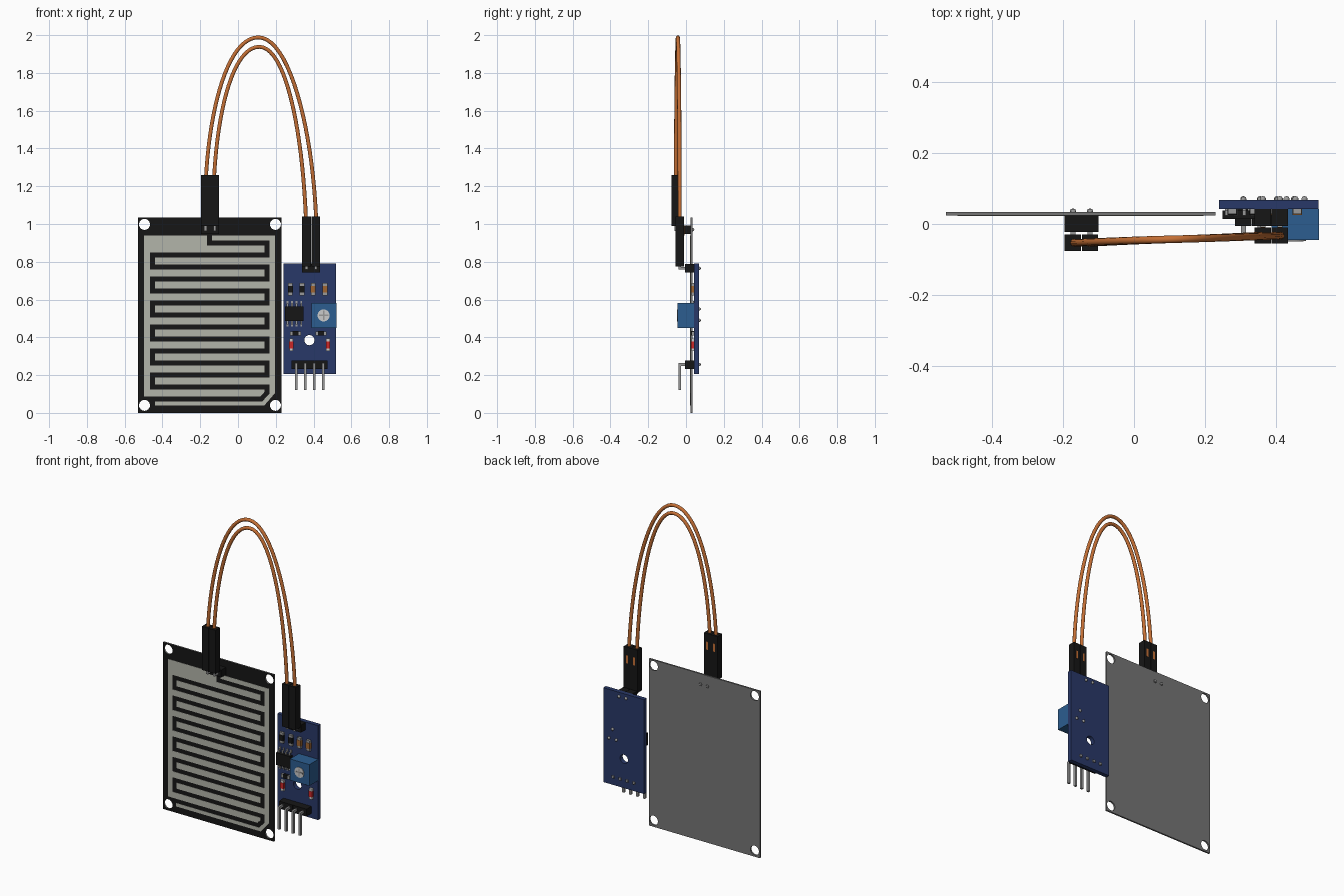
import bpy, bmesh, math
from mathutils import Vector, Matrix

if "Cube" in bpy.data.objects:
    bpy.data.objects.remove(bpy.data.objects["Cube"])


def material(name, r, g, b):
    m = bpy.data.materials.new(name)
    m.diffuse_color = (r, g, b, 1)
    m.use_nodes = True
    m.node_tree.nodes["Principled BSDF"].inputs["Base Color"].default_value = m.diffuse_color
    return m


BLACK = material("black", .008, .008, .008)
GREY = material("plate_grey", .18, .18, .18)
TRACE = material("trace", .45, .46, .40)
METAL = material("metal", .32, .32, .32)
BLUE = material("board_blue", .022, .04, .14)
POT = material("pot_blue", .025, .11, .28)
ORANGE = material("wire_orange", .56, .16, .035)
BROWN = material("brown", .35, .13, .03)
RED = material("red", .6, .02, .02)
WHITE = material("white", .6, .6, .6)


def finish(name, bm, mat):
    bmesh.ops.recalc_face_normals(bm, faces=bm.faces)
    me = bpy.data.meshes.new(name)
    bm.to_mesh(me)
    bm.free()
    me.materials.append(mat)
    ob = bpy.data.objects.new(name, me)
    bpy.context.collection.objects.link(ob)
    return ob


def boxes(name, mat, *limits):
    """One object made of boxes given as (x0, x1, y0, y1, z0, z1)."""
    bm = bmesh.new()
    for x0, x1, y0, y1, z0, z1 in limits:
        m = Matrix.Translation(((x0 + x1) / 2, (y0 + y1) / 2, (z0 + z1) / 2))
        bmesh.ops.create_cube(bm, size=1, matrix=m @ Matrix.Diagonal((x1 - x0, y1 - y0, z1 - z0, 1)))
    return finish(name, bm, mat)


def prism(name, mat, pts, y0, y1):
    """Outline in x, z extruded along y."""
    bm = bmesh.new()
    f = bm.faces.new([bm.verts.new((x, y0, z)) for x, z in pts])
    r = bmesh.ops.extrude_face_region(bm, geom=[f])
    bmesh.ops.translate(bm, vec=(0, y1 - y0, 0), verts=[v for v in r["geom"] if isinstance(v, bmesh.types.BMVert)])
    return finish(name, bm, mat)


def discs(name, mat, centres, r, y0, y1, seg=32):
    bm = bmesh.new()
    for x, z in centres:
        m = Matrix.Translation((x, (y0 + y1) / 2, z)) @ Matrix.Rotation(math.pi / 2, 4, 'X')
        bmesh.ops.create_cone(bm, cap_ends=True, segments=seg, radius1=r, radius2=r, depth=y1 - y0, matrix=m)
    return finish(name, bm, mat)


def drill(ob, centres, r):
    cutter = discs("hole_cutter", BLACK, centres, r, -.2, .2)
    cutter.hide_render = True
    mod = ob.modifiers.new("holes", 'BOOLEAN')
    mod.operation, mod.object, mod.solver = 'DIFFERENCE', cutter, 'EXACT'
    bpy.context.view_layer.objects.active = ob
    bpy.ops.object.modifier_apply(modifier=mod.name)
    bpy.data.objects.remove(cutter)


def offset(pts, d):
    """Mitred parallel of an open polyline, d to its left."""
    out = []
    for i, p in enumerate(pts):
        dirs = [(pts[j + 1] - pts[j]).normalized() for j in (i - 1, i) if 0 <= j < len(pts) - 1]
        ns = [Vector((-t.y, t.x)) for t in dirs]
        n = sum(ns, Vector((0, 0))).normalized()
        out.append(tuple(p + n * d / n.dot(ns[0])))
    return out


def solder(name, centres, y):
    bm = bmesh.new()
    for x, z in centres:
        m = Matrix.Translation((x, y, z)) @ Matrix.Diagonal((1, 1.1, 1, 1))
        bmesh.ops.create_uvsphere(bm, u_segments=10, v_segments=6, radius=.009, matrix=m)
    ob = finish(name, bm, METAL)
    ob.data.shade_smooth()


# Rain plate: grey body with a black front
plate = boxes("rain_plate", GREY, (-.53, .23, .024, .034, 0, 1.035))
drill(plate, [(x, z) for x in (-.495, .198) for z in (.04, .998)], .029)
plate.data.materials.clear()
plate.data.materials.append(GREY)
plate.data.materials.append(BLACK)
for p in plate.data.polygons:
    p.material_index = 1 if p.normal.y < -.5 else 0

# Two interleaved comb traces on either side of a winding gap
L, R, Z0, PITCH = -.452, .153, .90, .0635
gap = [(-.15, .94), (-.15, Z0)]
for k in range(13):
    x = R if k % 2 == 0 else L
    gap += [(x, Z0 - PITCH * k), (x, Z0 - PITCH * (k + 1))]
gap[-1:] = [(R, .105), (R - .03, .0745), (-.44, .0745)]
gap = [Vector(p) for p in gap]
left, right = offset(gap, -.013), offset(gap, .013)
prism("left_comb_trace", TRACE, left + [(-.497, .0875), (-.497, .94)], .0225, .0245)
prism("right_comb_trace", TRACE, right + [(-.44, .04), (.14, .04), (.196, .105), (.196, .94)], .0225, .0245)

# Control board
board = boxes("control_board", BLUE, (.24, .52, .042, .068, .205, .79))
drill(board, [(.378, .385)], .027)


# Two-pin headers, plugs and wire ends
def plug_pair(label, cx, z_head, y_head, y_plug, z_plug):
    xs = (cx - .024, cx + .024)
    boxes(label + "_header", BLACK, *[(x - .0235, x + .0235, *y_head, z_head, z_head + .046) for x in xs])
    yc, zc = sum(y_plug) / 2, z_head + .023
    boxes(label + "_pins", METAL,
          *[(x - .007, x + .007, yc - .007, y_head[1] + .018, zc - .007, zc + .007) for x in xs],
          *[(x - .007, x + .007, yc - .007, yc + .007, zc - .007, z_plug[0] + .05) for x in xs])
    boxes(label + "_plugs", BLACK, *[(x - .0232, x + .0232, *y_plug, *z_plug) for x in xs])
    boxes(label + "_plug_windows", ORANGE,
          *[(x - .006, x + .006, y_plug[1] - .002, y_plug[1] + .001, z_plug[1] - .10, z_plug[1] - .05) for x in xs])


plug_pair("plate", -.148, .947, (-.022, .024), (-.076, -.030), (.99, 1.26))
plug_pair("board", .387, .742, (-.005, .042), (-.055, -.010), (.775, 1.04))
solder("plate_solder", [(-.172, .97), (-.124, .97)], .034)


# Arched jumper wires
def wire(name, x0, x1, xp, zp, reach):
    cu = bpy.data.curves.new(name, 'CURVE')
    cu.dimensions, cu.bevel_depth, cu.bevel_resolution, cu.resolution_u = '3D', .0105, 3, 20
    cu.use_fill_caps = True
    s = cu.splines.new('BEZIER')
    s.bezier_points.add(2)
    knots = [((x0, -.053, 1.24), (.02, 0, .38)), ((xp, -.043, zp), (reach, .004, 0)),
             ((x1, -.033, 1.02), (.02, 0, -.50))]
    for bp, (co, h) in zip(s.bezier_points, knots):
        bp.handle_left_type = bp.handle_right_type = 'FREE'
        bp.co = co
        bp.handle_left, bp.handle_right = Vector(co) - Vector(h), Vector(co) + Vector(h)
    s.bezier_points[2].handle_left = Vector(knots[2][0]) + Vector((-.02, 0, .50))
    cu.materials.append(ORANGE)
    bpy.context.collection.objects.link(bpy.data.objects.new(name, cu))


wire("outer_wire", -.170, .414, .108, 1.988, .16)
wire("inner_wire", -.127, .360, .113, 1.938, .135)

# Four-pin bent header at the bottom of the board
pins = [.308 + .0475 * i for i in range(4)]
boxes("output_header", BLACK, *[(x - .0236, x + .0236, -.005, .042, .233, .278) for x in pins])
boxes("output_pins", METAL,
      *[(x - .007, x + .007, -.041, .076, .249, .263) for x in pins],
      *[(x - .007, x + .007, -.041, -.027, .122, .263) for x in pins])
solder("board_solder", [(x, .256) for x in pins] + [(.363, .765), (.411, .765)]
       + [(.43, .49), (.48, .49), (.455, .55)], .069)

# Trimmer with a cross-slotted screw
boxes("trimmer_body", POT, (.388, .521, -.045, .042, .45, .582))
discs("trimmer_screw", WHITE, [(.453, .516)], .032, -.048, -.04)
boxes("trimmer_slots", METAL, (.428, .478, -.0488, -.045, .512, .520), (.449, .457, -.0488, -.045, .491, .541))

# Comparator chip with legs
boxes("chip_body", BLACK, (.25, .347, .014, .038, .487, .562))
legs = [.262 + .0243 * i for i in range(4)]
boxes("chip_legs", METAL,
      *[(x - .005, x + .005, .024, .030, .473, .576) for x in legs],
      *[(x - .005, x + .005, .024, .042, a, a + .006) for x in legs for a in (.469, .574)],
      *[(x - .005, x + .005, .037, .042, a, a + .016) for x in legs for a in (.457, .576)])


# Surface-mount parts: coloured middle with metal ends
def smd(name, mat, x, z, w, h, end=METAL):
    tall = h > w
    a, b = (w / 2, h * .27) if tall else (w * .27, h / 2)
    boxes(name, mat, (x - a, x + a, .026, .042, z - b, z + b))
    a, b = w / 2 - .001, h / 2
    if tall:
        ends = [(x - a, x + a, .028, .042, z + s, z + s + h * .24) for s in (-b, b - h * .24)]
    else:
        ends = [(x + s, x + s + w * .24, .028, .042, z - b + .001, z + b - .001) for s in (-w / 2, w * .26)]
    boxes(name + "_ends", end, *ends)


for i, (x, m) in enumerate(((.277, BLACK), (.339, BLACK), (.398, BROWN), (.460, BROWN))):
    smd(f"top_component_{i + 1}", m, x, .655, .027, .066)
for side, xl, xr in (("left", .282, .305), ("right", .477, .440)):
    smd(side + "_resistor", BLACK, xr, .421, .058, .024)
    smd(side + "_led", RED, xl, .360, .022, .066, WHITE)
